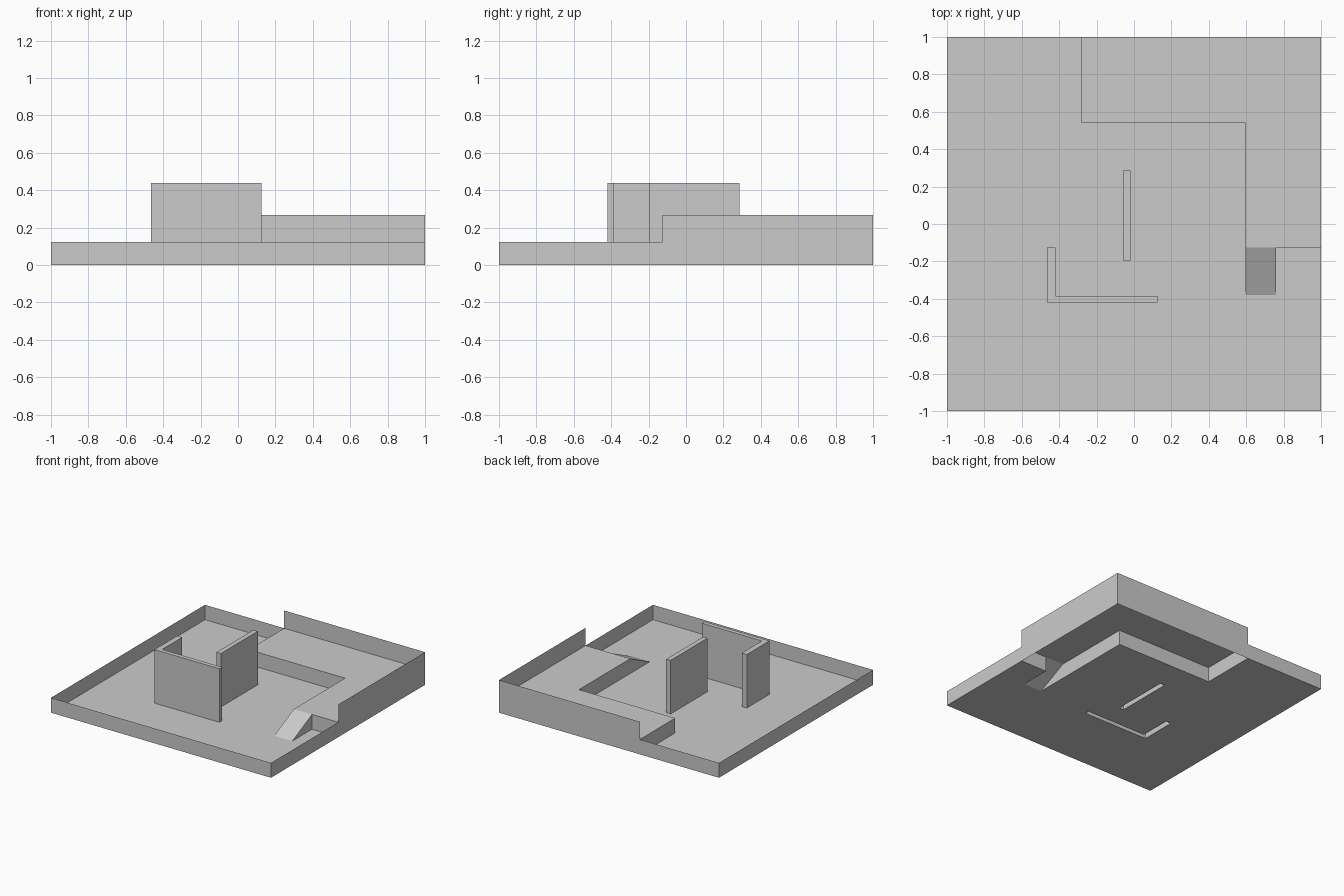
import bpy
from mathutils import Vector
from mathutils.geometry import tessellate_polygon

if "Cube" in bpy.data.objects:
    bpy.data.objects.remove(bpy.data.objects["Cube"])

LOW, DECK, HIGH_RIM, WALL = 0.0, 0.122, 0.268, 0.44


def make(name, verts, faces):
    mesh = bpy.data.meshes.new(name)
    mesh.from_pydata(verts, [], faces)
    mesh.update()
    ob = bpy.data.objects.new(name, mesh)
    bpy.context.collection.objects.link(ob)
    return ob


def sheet(name, loops, z):
    """Flat upward-facing area: first loop is the outline, the rest are holes."""
    loops = [[Vector((x, y, z)) for x, y in lp] for lp in loops]
    verts = [v for lp in loops for v in lp]
    faces = []
    for a, b, c in tessellate_polygon(loops):
        up = (verts[b] - verts[a]).cross(verts[c] - verts[a]).z > 0
        faces.append((a, b, c) if up else (a, c, b))
    return make(name, verts, faces)


def ribbon(name, path, z0, z1, closed=False, cap=False):
    """Upright single-sided wall along a path, optionally capped on top."""
    n = len(path)
    verts = [(x, y, z0) for x, y in path] + [(x, y, z1) for x, y in path]
    faces = [(i, (i + 1) % n, (i + 1) % n + n, i + n) for i in range(n if closed else n - 1)]
    if cap:
        faces.append(tuple(range(n, 2 * n)))
    return make(name, verts, faces)


# Key plan positions
SX, SY, BX, BY = -0.28, 0.54, 0.595, -0.125   # raised deck edges
RX, RY = 0.76, -0.38                          # ramp right side and foot

corner_wall = [(-0.465, -0.42), (0.125, -0.42), (0.125, -0.385),
               (-0.42, -0.385), (-0.42, -0.125), (-0.465, -0.125)]
straight_wall = [(-0.06, -0.195), (-0.02, -0.195), (-0.02, 0.285), (-0.06, 0.285)]

# Floors
sheet("lower_floor", [[(-1, -1), (1, -1), (1, BY), (RX, BY), (RX, RY), (BX, RY),
                       (BX, SY), (SX, SY), (SX, 1), (-1, 1)],
                      corner_wall, straight_wall], LOW)
sheet("raised_deck", [[(SX, 1), (SX, SY), (BX, SY), (BX, BY), (1, BY), (1, 1)]], DECK)

# Step faces around the raised deck, left open where the ramp meets it
ribbon("deck_step_left", [(SX, 1), (SX, SY), (BX, SY), (BX, BY)], LOW, DECK)
ribbon("deck_step_right", [(RX, BY), (1, BY)], LOW, DECK)

# Ramp with its two triangular sides, open underneath
make("ramp", [(BX, RY, LOW), (RX, RY, LOW), (RX, BY, DECK), (BX, BY, DECK),
              (RX, BY, LOW), (BX, BY, LOW)],
     [(0, 1, 2, 3), (1, 4, 2), (0, 3, 5)])

# Thin outer rims
ribbon("low_rim", [(SX, 1), (-1, 1), (-1, -1), (1, -1), (1, BY)], LOW, DECK)
ribbon("high_rim", [(1, BY), (1, 1), (SX, 1)], LOW, HIGH_RIM)

# Freestanding hollow walls
ribbon("corner_wall", corner_wall, LOW, WALL, closed=True, cap=True)
ribbon("straight_wall", straight_wall, LOW, WALL, closed=True, cap=True)
